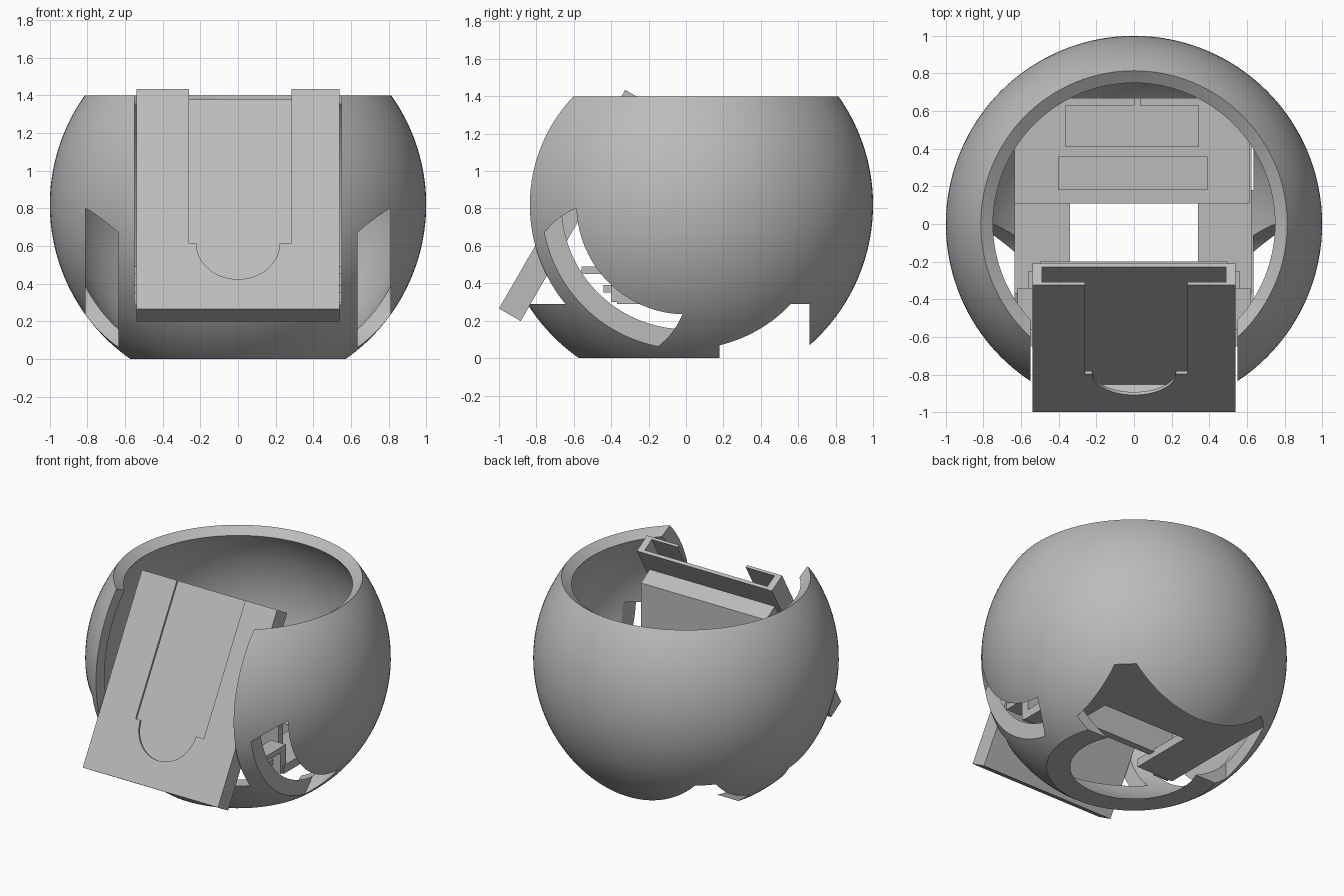
import bpy, bmesh, math
from mathutils import Matrix, Vector

if "Cube" in bpy.data.objects:
    bpy.data.objects.remove(bpy.data.objects["Cube"])

grey = bpy.data.materials.new("plain grey")
grey.use_nodes = True
COLOUR = (0.5, 0.5, 0.5, 1)
grey.diffuse_color = COLOUR
grey.node_tree.nodes["Principled BSDF"].inputs["Base Color"].default_value = COLOUR

CENTRE_Z, OUTER, INNER, TOP = 0.82, 1.0, 0.92, 1.4
TILT = Matrix.Translation((0, -1, 0.265)) @ Matrix.Rotation(math.radians(-30), 4, 'X')


def finish(name, bm):
    bmesh.ops.recalc_face_normals(bm, faces=bm.faces)
    mesh = bpy.data.meshes.new(name)
    bm.to_mesh(mesh)
    bm.free()
    mesh.materials.append(grey)
    ob = bpy.data.objects.new(name, mesh)
    bpy.context.collection.objects.link(ob)
    return ob


def box(name, x, y, z, matrix=Matrix()):
    bm = bmesh.new()
    bmesh.ops.create_cube(bm, size=1)
    for v in bm.verts:
        v.co = [lo + (hi - lo) * (c + 0.5) for c, (lo, hi) in zip(v.co, (x, y, z))]
    bm.transform(matrix)
    return finish(name, bm)


def cylinder(name, radius, depth, matrix):
    bm = bmesh.new()
    bmesh.ops.create_cone(bm, cap_ends=True, segments=96, radius1=radius,
                          radius2=radius, depth=depth, matrix=matrix)
    return finish(name, bm)


def prism(name, profile, half_width):
    bm = bmesh.new()
    face = bm.faces.new([bm.verts.new((-half_width, y, z)) for y, z in profile])
    out = bmesh.ops.extrude_face_region(bm, geom=[face])["geom"]
    verts = [g for g in out if isinstance(g, bmesh.types.BMVert)]
    bmesh.ops.translate(bm, verts=verts, vec=(2 * half_width, 0, 0))
    return finish(name, bm)


def combine(ob, cutter, operation='DIFFERENCE'):
    cutter.hide_render = True
    mod = ob.modifiers.new("cut", 'BOOLEAN')
    mod.operation, mod.solver, mod.object = operation, 'EXACT', cutter
    bpy.context.view_layer.update()
    graph = bpy.context.evaluated_depsgraph_get()
    mesh = bpy.data.meshes.new_from_object(ob.evaluated_get(graph))
    ob.modifiers.clear()
    ob.data = mesh
    bpy.data.objects.remove(cutter)


# Hollow ball: lathe of an outer and an inner arc, flat base, radial rim
def arc(radius, start, end, steps=48):
    angles = [start + (end - start) * i / steps for i in range(steps + 1)]
    return [Vector((radius * math.cos(a), 0, CENTRE_Z + radius * math.sin(a))) for a in angles]


rim = math.asin((TOP - CENTRE_Z) / OUTER)
profile = arc(OUTER, -math.asin(CENTRE_Z / OUTER), rim)
profile += arc(INNER, rim, -math.asin(CENTRE_Z / INNER))
bm = bmesh.new()
verts = [bm.verts.new(p) for p in profile]
edges = [bm.edges.new((verts[i - 1], verts[i])) for i in range(len(verts))]
bmesh.ops.spin(bm, geom=verts + edges, cent=(0, 0, 0), axis=(0, 0, 1),
               angle=2 * math.pi, steps=128, use_merge=True)
bmesh.ops.remove_doubles(bm, verts=bm.verts, dist=0.0001)
shell = finish("ball_shell", bm)

# Front opening, underside notch and the two side wheel wells
combine(shell, box("front_cutter", (-0.55, 0.55), (-1.2, -0.2), (0.29, 1.6)))
combine(shell, box("notch_cutter", (-0.635, 0.635), (0.18, 0.66), (-0.2, 0.29)))
for side in (-1, 1):
    place = Matrix.Translation((side * 0.7225, -0.42, 0.4)) @ Matrix.Rotation(math.pi / 2, 4, 'Y')
    combine(shell, cylinder("well_cutter", 0.434, 0.175, place))

# Inner floor with a square opening, trimmed to the ball
floor = box("inner_floor", (-0.635, 0.625), (-0.37, 0.67), (0.29, 0.35))
combine(floor, box("floor_cutter", (-0.34, 0.34), (-0.6, 0.11), (0.1, 0.6)))
deck = box("rear_deck", (-0.635, 0.615), (0.11, 0.67), (0.345, 0.38))
for part in (floor, deck):
    bm = bmesh.new()
    bmesh.ops.create_uvsphere(bm, u_segments=64, v_segments=32, radius=0.96,
                              matrix=Matrix.Translation((0, 0, CENTRE_Z)))
    combine(part, finish("trim_ball", bm), 'INTERSECT')

# Low plates on the rear deck
box("rear_plate", (-0.365, 0.345), (0.41, 0.63), (0.38, 0.388))
box("front_plate", (-0.405, 0.39), (0.18, 0.36), (0.38, 0.388))
box("plate_tab", (0, 0.035), (0.63, 0.67), (0.38, 0.388))

# Stepped brackets beside the front opening
for side, label in ((1, "left"), (-1, "right")):
    span = sorted((side * 0.5, side * 0.62))
    box(label + "_bracket_arm", span, (-0.56, -0.38), (0.45, 0.49))
    box(label + "_bracket_post", span, (-0.4, -0.34), (0.3, 0.49))
    box(label + "_bracket_step", sorted((side * 0.53, side * 0.56)), (-0.44, -0.25), (0.35, 0.39))

# Sloping sleeve: hollow pocket open at the top, with a round-ended front slot
LENGTH, DEPTH = 1.35, 0.134
sleeve = box("front_sleeve", (-0.54, 0.54), (0, DEPTH), (0, LENGTH), TILT)
combine(sleeve, box("pocket_cutter", (-0.49, 0.49), (0.018, 0.111), (0.1, LENGTH + 0.1), TILT))
slot_end = LENGTH - 0.945
combine(sleeve, box("slot_cutter", (-0.26, 0.285), (-0.1, 0.06), (slot_end, LENGTH + 0.1), TILT))
combine(sleeve, cylinder("thumb_cutter", 0.222, 0.16, TILT @ Matrix.Translation(
    (0, -0.02, slot_end)) @ Matrix.Rotation(math.pi / 2, 4, 'X')))

# Bent plate that props the sleeve up from the floor
prism("sleeve_support", [(-0.3, 1.21), (-0.2, 1.15), (-0.2, 0.33), (-0.25, 0.33),
                         (-0.25, 1.12), (-0.345, 1.14)], 0.5)

# Smooth the ball while keeping cut edges sharp
bpy.ops.object.select_all(action='DESELECT')
shell.select_set(True)
bpy.context.view_layer.objects.active = shell
bpy.ops.object.shade_smooth_by_angle(angle=math.radians(25))
